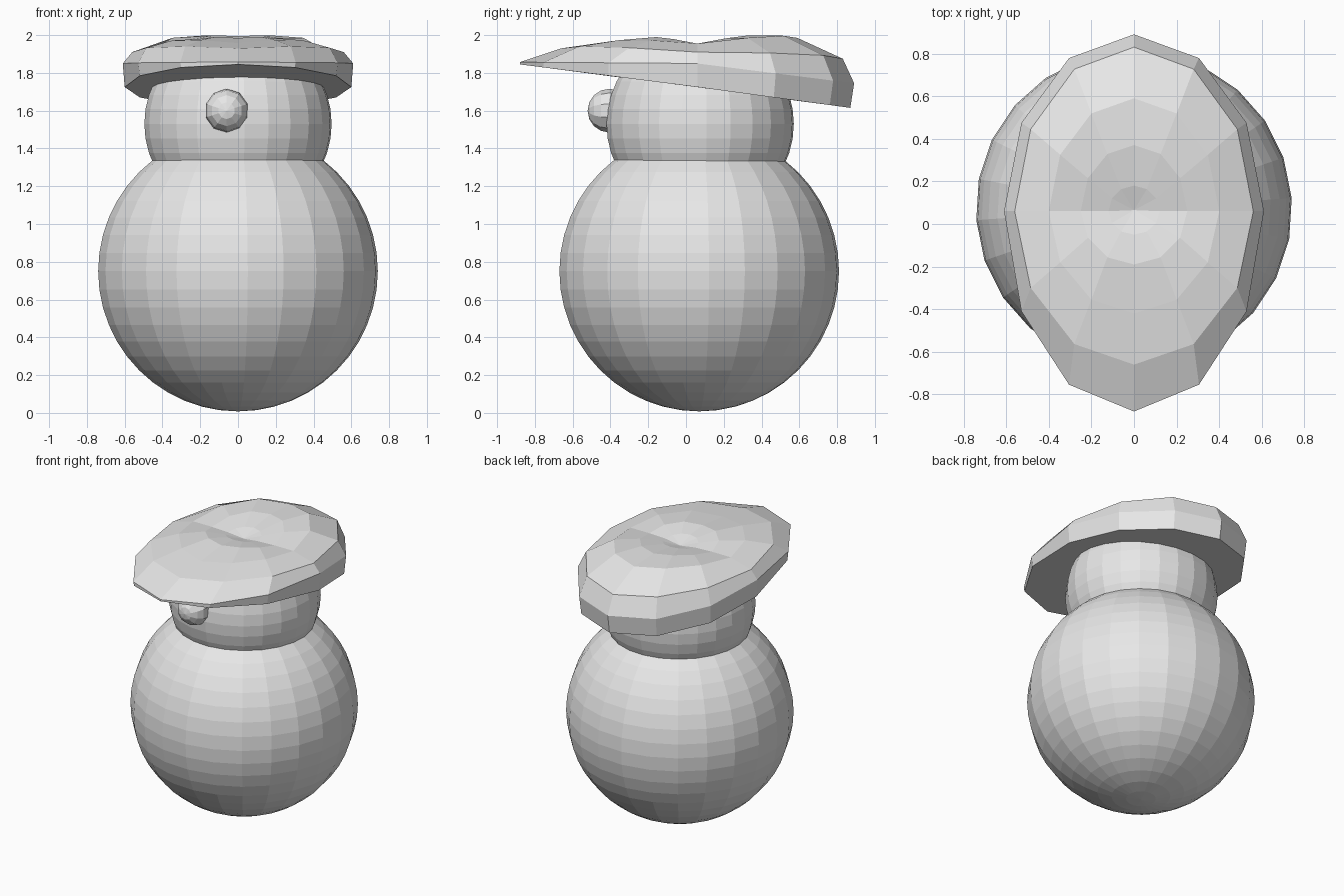
import bpy, bmesh, math
from mathutils import Matrix, Vector

if "Cube" in bpy.data.objects:
    bpy.data.objects.remove(bpy.data.objects["Cube"])

grey = bpy.data.materials.new("plain grey")
grey.diffuse_color = (0.8, 0.8, 0.8, 1)
grey.use_nodes = True
grey.node_tree.nodes["Principled BSDF"].inputs["Base Color"].default_value = grey.diffuse_color


def finish(bm, name):
    bmesh.ops.recalc_face_normals(bm, faces=bm.faces)
    mesh = bpy.data.meshes.new(name)
    bm.to_mesh(mesh)
    bm.free()
    mesh.materials.append(grey)
    obj = bpy.data.objects.new(name, mesh)
    bpy.context.collection.objects.link(obj)
    return obj


def ball(name, centre, radius, segments, rings, rot, cut=None):
    bm = bmesh.new()
    bmesh.ops.create_uvsphere(bm, u_segments=segments, v_segments=rings, radius=radius,
                              matrix=Matrix.Translation(centre) @ rot)
    if cut:  # flatten the part hidden under the hat
        res = bmesh.ops.bisect_plane(bm, geom=bm.verts[:] + bm.edges[:] + bm.faces[:],
                                     plane_co=(0, 0, cut), plane_no=(0, 0, 1), clear_outer=True)
        edges = [e for e in res["geom_cut"] if isinstance(e, bmesh.types.BMEdge)]
        bmesh.ops.edgeloop_fill(bm, edges=edges)
    return finish(bm, name)


turn = Matrix.Rotation(math.radians(4), 4, 'Z')
ball("body", (0, 0.07, 0.75), 0.742, 24, 24, turn)
ball("head", (0, 0.075, 1.53), 0.497, 24, 20, turn, cut=1.86)
ball("nose", (-0.06, -0.405, 1.60), 0.116, 10, 8, Matrix.Rotation(math.radians(90), 4, 'X'))

# hat: twelve-sided rings from the underside up to the dimple in the crown
# half width, front y, back y, front z, side z, back z, extra lift between the axes
hat_rings = [
    (0.60, -0.88, 0.87, 1.845, 1.725, 1.615, 0.0),
    (0.61, -0.88, 0.89, 1.857, 1.85, 1.745, 0.0),
    (0.56, -0.66, 0.83, 1.930, 1.91, 1.875, 0.015),
    (0.40, -0.42, 0.59, 1.958, 1.955, 1.985, 0.018),
    (0.25, -0.19, 0.37, 1.985, 1.955, 1.995, 0.01),
    (0.12, -0.05, 0.18, 1.970, 1.95, 1.970, 0.0),
]
SIDES = 12
MID_Y = 0.06
bm = bmesh.new()
loops = []
for rx, yf, yb, zf, zs, zb, lift in hat_rings:
    loop = []
    for k in range(SIDES):
        a = 2 * math.pi * k / SIDES
        c = math.cos(a)
        y_end, z_end = (yb, zb) if c > 0 else (yf, zf)
        y = MID_Y + (y_end - MID_Y) * abs(c)
        z = zs + (z_end - zs) * abs(c) + lift * abs(math.sin(2 * a))
        loop.append(bm.verts.new((rx * math.sin(a), y, z)))
    loops.append(loop)
for low, high in zip(loops, loops[1:]):
    for k in range(SIDES):
        n = (k + 1) % SIDES
        bm.faces.new((low[k], high[k], high[n], low[n]))
bm.faces.new(loops[0])
pole = bm.verts.new((0, 0.065, 1.935))
for k in range(SIDES):
    bm.faces.new((loops[-1][k], pole, loops[-1][(k + 1) % SIDES]))
finish(bm, "hat")
